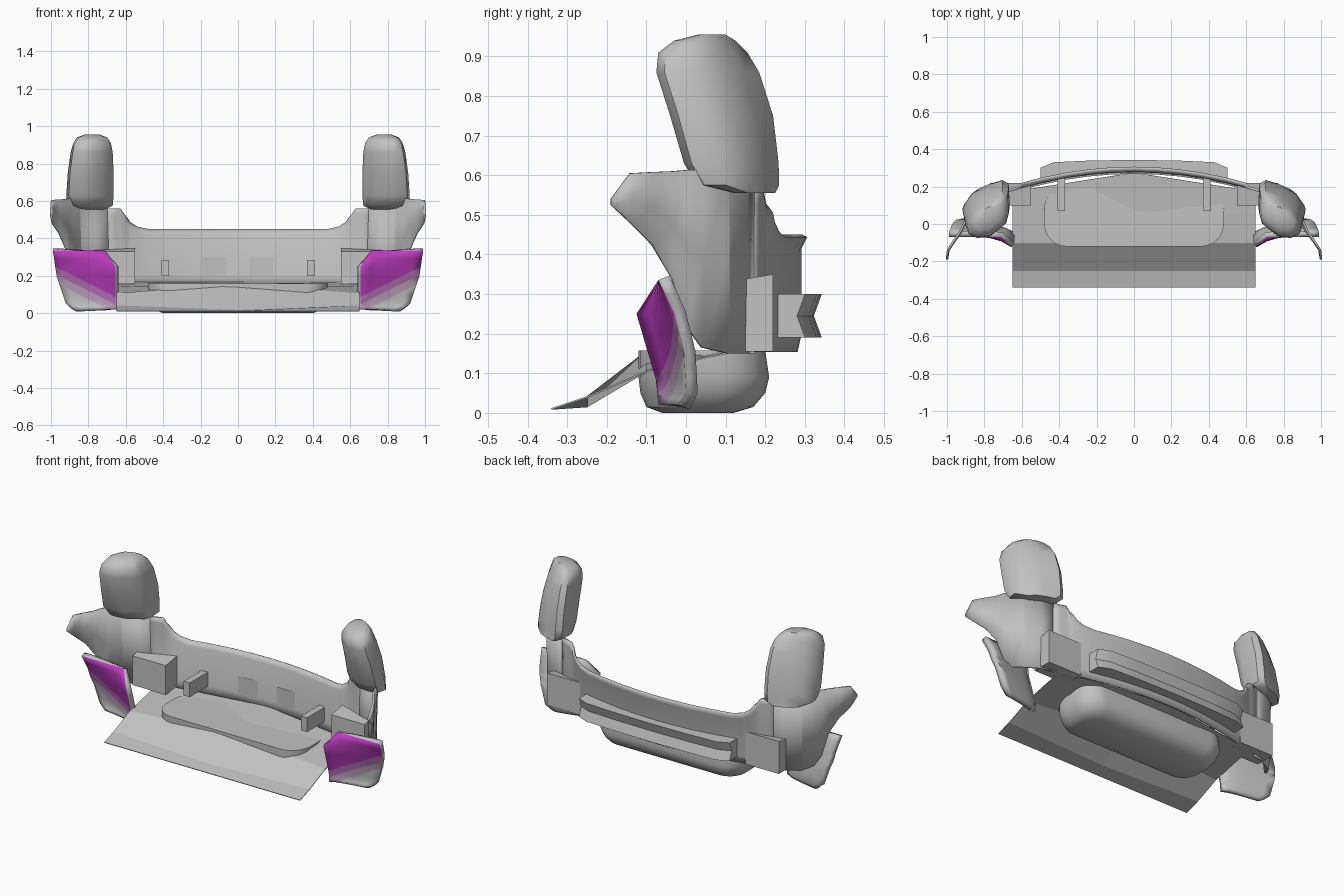
import bpy, bmesh, math
from mathutils import Vector

cube = bpy.data.objects.get("Cube")
if cube:
    bpy.data.objects.remove(cube, do_unlink=True)


def material(name, rgb):
    m = bpy.data.materials.new(name)
    m.use_nodes = True
    m.diffuse_color = (*rgb, 1)
    bsdf = next(n for n in m.node_tree.nodes if n.type == 'BSDF_PRINCIPLED')
    bsdf.inputs["Base Color"].default_value = (*rgb, 1)
    bsdf.inputs["Roughness"].default_value = 0.7
    return m


GREY = material("body grey", (0.54, 0.54, 0.54))
MAGENTA = material("magenta", (0.5, 0.045, 0.52))
PINK = material("dusty pink", (0.5, 0.17, 0.51))
PALE = material("pale pink", (0.52, 0.36, 0.52))


def finish(name, bm, mats=(GREY,), angle=35, thick=0):
    bmesh.ops.remove_doubles(bm, verts=bm.verts, dist=0.0005)
    bmesh.ops.recalc_face_normals(bm, faces=bm.faces)
    me = bpy.data.meshes.new(name)
    bm.to_mesh(me)
    bm.free()
    ob = bpy.data.objects.new(name, me)
    bpy.context.collection.objects.link(ob)
    for m in mats:
        me.materials.append(m)
    if thick:
        mod = ob.modifiers.new("thickness", 'SOLIDIFY')
        mod.thickness = thick
        mod.offset = 0
        mod.material_offset = mod.material_offset_rim = len(mats) - 1
    if angle:
        bpy.ops.object.select_all(action='DESELECT')
        ob.select_set(True)
        bpy.context.view_layer.objects.active = ob
        bpy.ops.object.shade_smooth_by_angle(angle=math.radians(angle))
    return ob


def loft(rows, closed=False, caps=False):
    """Skin a list of equally long point rows."""
    bm = bmesh.new()
    vs = [[bm.verts.new(p) for p in row] for row in rows]
    n = len(rows[0])
    for a, b in zip(vs, vs[1:]):
        for i in range(n if closed else n - 1):
            j = (i + 1) % n
            bm.faces.new((a[i], a[j], b[j], b[i]))
    if caps:
        bm.faces.new(vs[0])
        bm.faces.new(vs[-1])
    return bm


def lerp(table, t):
    """Piecewise linear lookup."""
    for (a, p), (b, q) in zip(table, table[1:]):
        if t <= b:
            return p + (q - p) * max(0, (t - a) / (b - a))
    return table[-1][1]


def box(name, x0, x1, y0, y1, z0, z1, slant=0.0):
    ring = [(x0, y0), (x1, y0), (x1, y1), (x0, y1)]
    top = [(x, y, z1 + (slant if y == y1 else 0)) for x, y in ring]
    finish(name, loft([[(x, y, z0) for x, y in ring], top], True, True), angle=0)


def rear_y(x):
    return 0.285 - 0.24 * x * x


# Trunk floor: sloping front, ridge at the middle
floor = []
for x in (-0.65, 0, 0.65):
    mid = x == 0
    floor.append([(x, -0.34, 0.01),
                  (x, -0.25, 0.016 if mid else 0.04),
                  (x, -0.1, 0.155 if mid else 0.105),
                  (x, 0.05, 0.155 if mid else 0.14),
                  (x, rear_y(x) - 0.01, 0.165)])
finish("trunk_floor", loft(floor), angle=0, thick=0.004)


# Spare wheel tub below the floor
def rounded_rect(hx, y0, y1, r, z, steps=6):
    pts = []
    for k, (sx, yc) in enumerate([(1, y1 - r), (-1, y1 - r), (-1, y0 + r), (1, y0 + r)]):
        for i in range(steps + 1):
            a = math.pi / 2 * (k + i / steps)
            pts.append((sx * (hx - r) + r * math.cos(a), yc + r * math.sin(a), z))
    return pts


tub = [rounded_rect(0.40, -0.06, 0.12, 0.07, 0),
       rounded_rect(0.44, -0.1, 0.17, 0.1, 0.015),
       rounded_rect(0.465, -0.115, 0.2, 0.12, 0.05),
       rounded_rect(0.48, -0.12, 0.21, 0.12, 0.09),
       rounded_rect(0.48, -0.12, 0.2, 0.12, 0.158)]
finish("wheel_tub", loft(tub, True, True), angle=40)

# Curved rear panel with a dipped opening
top_edge = [(0, 0.447), (0.48, 0.447), (0.54, 0.46), (0.58, 0.485),
            (0.61, 0.53), (0.63, 0.56), (0.7, 0.56)]
xs = [0, 0.12, 0.24, 0.36, 0.48, 0.51, 0.54, 0.56, 0.58, 0.595, 0.61, 0.63, 0.66, 0.7]
panel = []
for x in [-v for v in xs[:0:-1]] + xs:
    a, y = abs(x), rear_y(x)
    zt = lerp(top_edge, a)
    lip = 0.015 if a < 0.6 else 0
    panel.append([(x, y - 0.01, 0.155), (x, y, 0.2), (x, y, zt - 0.03), (x, y + lip, zt)])
finish("rear_panel", loft(panel), thick=0.014)

# Bumper beam with a grooved back and chamfered ends
beam = []
for x in (-0.5, -0.43, -0.25, 0, 0.25, 0.43, 0.5):
    y = 0.343 - 0.07 * x * x - (0.025 if abs(x) > 0.45 else 0)
    f = rear_y(x) - 0.005
    beam.append([(x, f, 0.19), (x, y, 0.19), (x, y - 0.02, 0.245),
                 (x, y, 0.3), (x, f, 0.3)])
finish("bumper_beam", loft(beam, True, True), angle=20)

# Plan position, bottom and top of each quarter panel column
quarter = [(1.0, -0.19, 0.525, 0.54), (0.995, -0.14, 0.48, 0.605),
           (0.96, -0.085, 0.425, 0.608), (0.925, -0.035, 0.34, 0.61),
           (0.91, 0.0, 0.22, 0.613), (0.89, 0.04, 0.165, 0.614),
           (0.85, 0.105, 0.15, 0.61), (0.77, 0.15, 0.15, 0.565),
           (0.7, 0.167, 0.15, 0.56)]

# Pod section: level, front y, back y, inner x, outer x
pod = [(0.555, 0.12, 0.225, 0.71, 0.86), (0.575, 0.03, 0.235, 0.67, 0.91),
       (0.63, -0.005, 0.234, 0.665, 0.918), (0.75, -0.04, 0.22, 0.665, 0.91),
       (0.86, -0.075, 0.185, 0.67, 0.895), (0.91, -0.07, 0.155, 0.68, 0.88),
       (0.94, -0.03, 0.125, 0.7, 0.86), (0.955, 0.03, 0.1, 0.74, 0.82)]
outline = [(0.0, 0.5), (0.06, 0.3), (0.45, 0.03), (0.75, 0.0), (0.95, 0.08),
           (1.0, 0.35), (0.82, 0.65), (0.5, 0.85), (0.15, 1.0), (0.02, 0.92)]

# Lamp edges by height
lamp_inner_x = [(0.02, 0.655), (0.25, 0.655), (0.335, 0.71)]
lamp_outer_x = [(0.02, 0.87), (0.05, 0.92), (0.2, 0.97), (0.335, 0.99)]
lamp_inner_y = [(0.02, -0.07), (0.08, -0.075), (0.25, -0.125), (0.335, -0.07)]
lamp_outer_y = [(0.02, -0.02), (0.05, 0.0), (0.15, -0.005), (0.25, -0.03), (0.335, -0.07)]

for side, s in (("left", 1), ("right", -1)):
    rows = []
    for x, y, z0, z1 in quarter:
        rows.append([(s * (x - 0.03 * (1 - k) * (z1 - z0)), y, z0 + k * (z1 - z0))
                     for k in (0, 0.5, 1)])
    finish(side + "_quarter_panel", loft(rows), angle=25, thick=0.012)

    rows = [[(s * (xi + u * (xo - xi)), y0 + v * (y1 - y0), z) for u, v in outline]
            for z, y0, y1, xi, xo in pod]
    finish(side + "_upper_pod", loft(rows, True, True), angle=50)

    # Lamp shell, cut along slanted colour bands
    rows = []
    for z in (0.02, 0.035, 0.05, 0.085, 0.15, 0.2, 0.25, 0.295, 0.335):
        xi, xo = lerp(lamp_inner_x, z), lerp(lamp_outer_x, z)
        yi, yo = lerp(lamp_inner_y, z), lerp(lamp_outer_y, z)
        rows.append([(s * (xi + u * (xo - xi)), yi + (yo - yi) * u ** 0.6, z)
                     for u in (0, 0.15, 0.3, 0.5, 0.7, 0.85, 1)])
    bm = loft(rows)
    bands = (0.09, 0.05, 0.005)
    slope = Vector((-0.5 * s, 0, 1))
    for b in bands:
        bmesh.ops.bisect_plane(bm, geom=bm.verts[:] + bm.edges[:] + bm.faces[:],
                               plane_co=(0.66 * s, 0, b), plane_no=slope.normalized())
    for f in bm.faces:
        c = f.calc_center_median()
        level = c.z - 0.5 * (abs(c.x) - 0.66)
        f.material_index = sum(level < b for b in bands)
    lamp = finish(side + "_lamp", bm, (MAGENTA, PINK, PALE, GREY), 40, 0.03)
    # Keep the coloured skin on the front, with a grey shell behind
    me = lamp.data
    if sum(p.normal.y for p in me.polygons) > 0:
        me.flip_normals()
    lamp.modifiers["thickness"].offset = -1

    # Side boxes through the panel and beam brackets
    x0, x1 = sorted((0.55 * s, 0.77 * s))
    box(side + "_side_box", x0, x1, 0.1, 0.22, 0.155, 0.33, 0.02)
    x0, x1 = sorted((0.37 * s, 0.41 * s))
    box(side + "_beam_bracket", x0, x1, 0.07, 0.26, 0.2, 0.285)
